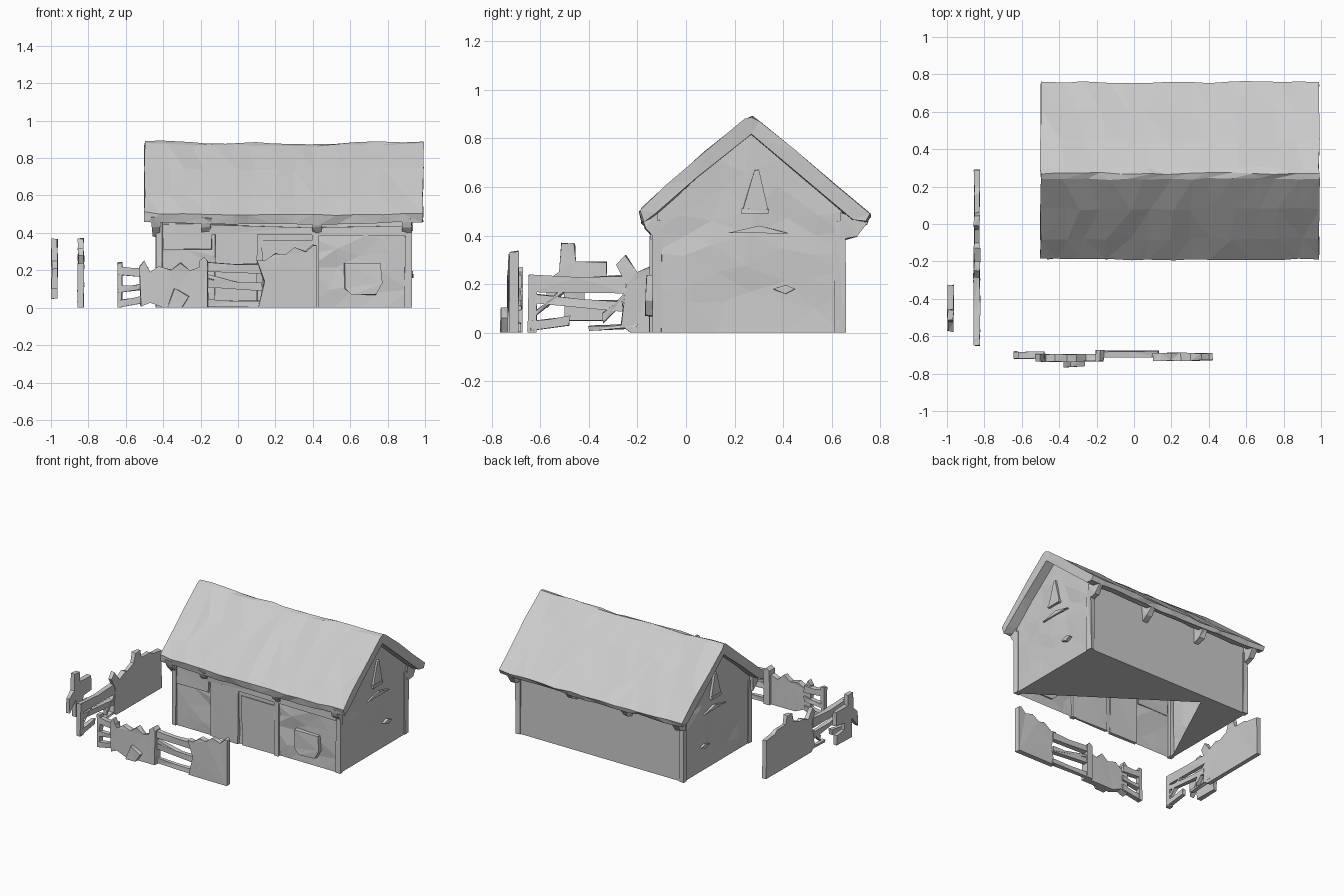
import bpy, bmesh, random
from mathutils import Vector

if "Cube" in bpy.data.objects:
    bpy.data.objects.remove(bpy.data.objects["Cube"])

random.seed(4)


def finish(name, bm):
    bmesh.ops.recalc_face_normals(bm, faces=bm.faces)
    bmesh.ops.triangulate(bm, faces=bm.faces)
    me = bpy.data.meshes.new(name)
    bm.to_mesh(me)
    bm.free()
    ob = bpy.data.objects.new(name, me)
    bpy.context.collection.objects.link(ob)
    return ob


def j(a):
    return random.uniform(-a, a)


def prism(bm, pts, axis, lo, hi, rough=0.004):
    """Extrude a 2D outline along x (pts are y,z) or y (pts are x,z), with hewn edges."""
    rings = []
    for d in (lo, hi):
        ring = []
        for a, z in pts:
            dd, aa, zz = d + j(rough), a + j(rough), max(0, z + (j(rough) if z > 0 else 0))
            ring.append(bm.verts.new((dd, aa, zz) if axis == 'x' else (aa, dd, zz)))
        rings.append(ring)
    n = len(pts)
    bm.faces.new(rings[0])
    bm.faces.new(rings[1])
    for i in range(n):
        bm.faces.new((rings[0][i], rings[0][(i + 1) % n], rings[1][(i + 1) % n], rings[1][i]))


def bar(a0, z0, a1, z1, w):
    """Outline of a rail with height w."""
    return [(a0, z0 - w / 2), (a1, z1 - w / 2), (a1, z1 + w / 2), ((a0 + a1) / 2, (z0 + z1) / 2 + w * .35),
            (a0, z0 + w / 2)]


def box(a0, z0, a1, z1):
    return [(a0, z0), (a1, z0), (a1, z1), (a0, z1)]


def patch(bm, f, nu, nv, push, rough):
    """Grid surface from f(u, v) with uneven interior points."""
    push = Vector(push)
    g = []
    for i in range(nu + 1):
        row = []
        for k in range(nv + 1):
            inner = 0 < i < nu and 0 < k < nv
            du, dv = (j(.25 / nu), j(.25 / nv)) if inner else (0, 0)
            p = Vector(f(i / nu + du, k / nv + dv))
            row.append(bm.verts.new(p + push * (j(rough) if inner else 0)))
        g.append(row)
    for i in range(nu):
        for k in range(nv):
            bm.faces.new((g[i][k], g[i + 1][k], g[i + 1][k + 1], g[i][k + 1]))


X0, X1, Y0, Y1, RY = -0.43, 0.92, -0.13, 0.645, 0.265


def under_roof(y):
    return 0.82 - 0.83 * (RY - y) if y < RY else 0.82 - 0.85 * (y - RY)


# house walls: rough front and gables, plain back, partly open floor
bm = bmesh.new()
W, D = X1 - X0, Y1 - Y0
patch(bm, lambda u, v: (X0 + W * u, Y0, .49 * v), 10, 5, (0, 1, 0), .008)
patch(bm, lambda u, v: (X0 + W * u, Y1, .5 * v), 1, 3, (0, 1, 0), 0)


def gable_y(u):
    return Y0 + (RY - Y0) * u * 2 if u < .5 else RY + (Y1 - RY) * (u - .5) * 2


for x in (X0, X1):
    patch(bm, lambda u, v: (x, gable_y(u), under_roof(gable_y(u)) * v), 6, 6, (1, 0, 0), .007)
finish("house_walls", bm)

bm = bmesh.new()
bm.faces.new([bm.verts.new((x, y, 0)) for x, y in
              ((X1, Y0), (X1, Y1), (X0, Y1), (X0, Y0), (-.1, .57))])
finish("house_floor", bm)

# corner posts
bm = bmesh.new()
for x in (X0, X1 - .02):
    for y in (Y0 + .01, Y1 - .01):
        h = .46
        prism(bm, box(y - .02, 0, y + .02, h), 'x', x - .008, x + .026, .004)
finish("corner_posts", bm)

# roof: thick pitched profile swept along x with uneven stations
prof = [(-.19, .505), (-.08, .605), (.08, .745), (.24, .875), (.27, .887), (.30, .865), (.45, .745), (.61, .61),
        (.758, .485), (.745, .455), (.69, .465), (.5, .62), (.27, .812), (.04, .63), (-.12, .485), (-.178, .455)]
bm = bmesh.new()
rings = []
N = 13
for i in range(N + 1):
    x = -.5 + 1.49 * i / N
    end = i in (0, N)
    sag = -.012 * (1 - (2 * i / N - 1) ** 2)
    rings.append([bm.verts.new((x + j(.004 if end else .03), y + j(.006), z + sag + .004 + j(.006)))
                  for y, z in prof])
for a, b in zip(rings, rings[1:]):
    for k in range(len(prof)):
        m = (k + 1) % len(prof)
        bm.faces.new((a[k], a[m], b[m], b[k]))
bm.faces.new(rings[0])
bm.faces.new(rings[-1])
finish("roof", bm)

# eave brackets under both roof edges
bm = bmesh.new()
for x in (-.44, -.17, .42, .9):
    prism(bm, [(-.12, .38), (-.12, .5), (-.185, .48), (-.165, .43)], 'x', x - .02, x + .025, .006)
for x in (-.43, .0, .45, .91):
    prism(bm, [(.64, .38), (.64, .5), (.745, .46), (.70, .40)], 'x', x - .02, x + .02, .006)
finish("eave_brackets", bm)

# front details: shutter, door and beams, window box
bm = bmesh.new()
prism(bm, box(-.4, .31, -.14, .45), 'y', -.142, -.12, .005)
prism(bm, box(-.12, 0, .1, .4), 'y', -.146, -.12, .006)
prism(bm, box(.13, 0, .4, .36), 'y', -.14, -.12, .006)
prism(bm, bar(-.15, .42, .9, .41, .05), 'y', -.148, -.12, .005)
prism(bm, box(.40, 0, .43, .4), 'y', -.15, -.12, .004)
finish("front_boards", bm)

bm = bmesh.new()
prism(bm, [(.57, .10), (.61, .07), (.74, .07), (.77, .13), (.76, .24), (.57, .24)], 'y', -.165, -.12, .004)
finish("window_box", bm)

# gable windows and ledges on both ends
bm = bmesh.new()
for x, s in ((X1, 1), (X0, -1)):
    a, b = sorted((x - .01 * s, x + .016 * s))
    prism(bm, [(.23, .5), (.34, .5), (.30, .67), (.28, .67)], 'x', a, b, .003)
    prism(bm, [(.23, .49), (.34, .49), (.34, .51), (.23, .51)], 'x', a - .006, b + .006, .002)
    prism(bm, [(.17, .41), (.42, .41), (.3, .44)], 'x', a, b, .002)
    prism(bm, [(.36, .18), (.41, .16), (.45, .18), (.41, .195)], 'x', a, b, .002)
finish("gable_windows", bm)

# left fence: solid plank end and broken rails
bm = bmesh.new()
prism(bm, [(-.27, .03), (-.23, 0), (.29, 0), (.29, .28), (.19, .29), (.16, .31), (.06, .31), (.045, .37),
           (-.01, .37), (-.03, .30), (-.1, .27), (-.13, .28), (-.2, .25), (-.25, .32), (-.285, .28), (-.25, .2)],
      'x', -.855, -.825, .004)
for r in (bar(-.65, .20, -.25, .2, .07), bar(-.62, .14, -.26, .11, .04), bar(-.64, .03, -.48, .05, .04),
          bar(-.4, .015, -.2, .03, .02), bar(-.64, .06, -.5, .18, .03), bar(-.34, .06, -.25, .15, .04)):
    prism(bm, r, 'x', -.855, -.825, .005)
prism(bm, box(-.65, 0, -.615, .235), 'x', -.858, -.822, .004)
finish("left_fence", bm)

# outer fence fragment
bm = bmesh.new()
prism(bm, [(-.575, .10), (-.5, .18), (-.5, .05), (-.33, .05), (-.33, .12), (-.42, .13), (-.42, .18), (-.325, .19),
           (-.325, .29), (-.455, .29), (-.46, .368), (-.515, .368), (-.52, .25), (-.575, .21)], 'x', -.996, -.965, .004)
finish("outer_fence_piece", bm)

# front fence: broken end, plank section, post, rails, tall panel
bm = bmesh.new()
prism(bm, box(-.645, 0, -.62, .24), 'y', -.72, -.68, .004)
for z0, z1, w in ((.2, .19, .05), (.1, .12, .035), (.02, .05, .04)):
    prism(bm, bar(-.64, z0, -.48, z1, w), 'y', -.72, -.685, .004)
prism(bm, [(-.52, .01), (-.47, .03), (-.4, 0), (-.19, 0), (-.19, .22), (-.26, .20), (-.31, .24), (-.36, .2),
           (-.42, .22), (-.47, .19), (-.50, .25), (-.53, .22)], 'y', -.735, -.695, .004)
prism(bm, [(-.38, .0), (-.3, 0), (-.26, .06), (-.34, .1)], 'y', -.765, -.72, .004)
prism(bm, [(-.205, 0), (-.16, 0), (-.16, .25), (-.18, .27), (-.205, .25)], 'y', -.735, -.675, .003)
for z0, z1, w in ((.22, .21, .05), (.13, .11, .045), (.025, .02, .035), (.17, .1, .02)):
    prism(bm, bar(-.17, z0, .13, z1, w), 'y', -.71, -.68, .004)
prism(bm, [(.11, 0), (.42, 0), (.42, .33), (.40, .335), (.36, .30), (.3, .32), (.25, .28), (.2, .29), (.14, .25),
           (.10, .25), (.14, .14)], 'y', -.73, -.69, .004)
finish("front_fence", bm)
